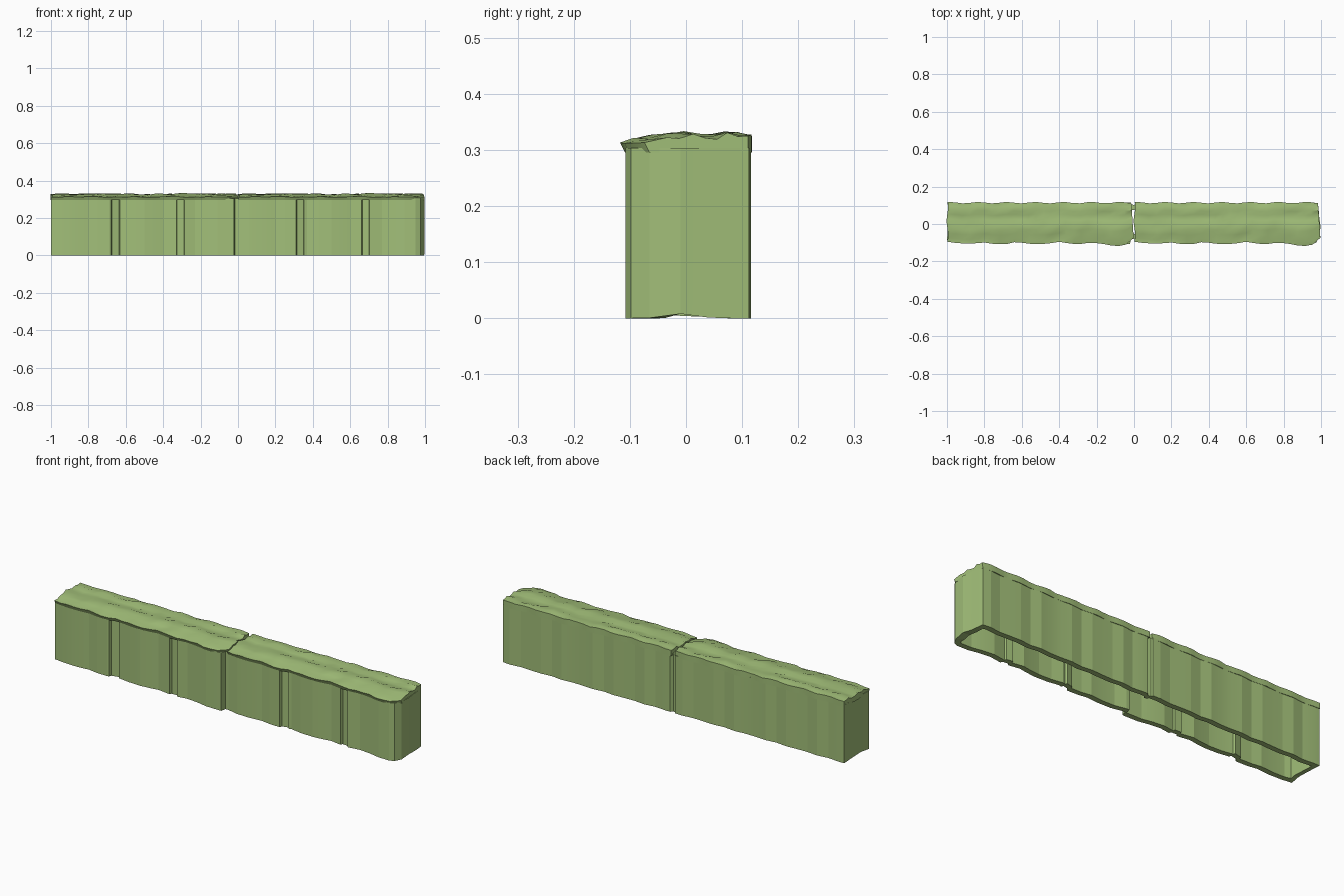
import bpy, bmesh, random
from math import sin, pi

if "Cube" in bpy.data.objects:
    bpy.data.objects.remove(bpy.data.objects["Cube"])

random.seed(7)
mat = bpy.data.materials.new("hedge_green")
mat.diffuse_color = (0.36, 0.52, 0.19, 1)
mat.use_nodes = True
mat.node_tree.nodes["Principled BSDF"].inputs["Base Color"].default_value = mat.diffuse_color


def make_object(name, bm, angle):
    bmesh.ops.remove_doubles(bm, verts=bm.verts, dist=0.0001)
    bmesh.ops.recalc_face_normals(bm, faces=bm.faces)
    me = bpy.data.meshes.new(name)
    bm.to_mesh(me)
    bm.free()
    ob = bpy.data.objects.new(name, me)
    bpy.context.collection.objects.link(ob)
    me.materials.append(mat)
    bpy.context.view_layer.objects.active = ob
    ob.select_set(True)
    bpy.ops.object.shade_smooth_by_angle(angle=angle)
    ob.select_set(False)
    return ob


# Wavy front and back lines, repeated for each one-unit half
FRONT = [(0, -.088), (.06, -.096), (.13, -.098), (.2, -.092), (.25, -.1), (.31, -.102),
         (.37, -.088), (.43, -.098), (.5, -.101), (.56, -.095), (.6, -.088), (.65, -.096),
         (.7, -.102), (.77, -.092), (.83, -.098), (.89, -.11), (.95, -.111)]
END = [(.975, -.098), (.993, -.065), (.997, -.01), (.99, .04), (.987, .08), (.983, .112)]


def lerp(table, x):
    for (a, ya), (b, yb) in zip(table, table[1:]):
        if x <= b:
            return ya + (yb - ya) * (x - a) / (b - a)
    return table[-1][1]


def back_y(t):
    return .112 + .004 * sin(t * 2 * pi * 6.5 + 1)


# Front wall path with shallow vertical grooves
def front_path(x0):
    grooves = [(.325, .365), (.675, .71)] if x0 < 0 else [(.315, .35), (.665, .70)]
    pts = [p for p in FRONT if not any(a - .012 < p[0] < b + .012 for a, b in grooves)]
    for a, b in grooves:
        for x, d in ((a - .004, 0), (a, .012), (b, .012), (b + .004, 0)):
            pts.append((x, lerp(FRONT, x) + d))
    return [(x + x0, y + .003) for x, y in sorted(pts)]


outer = front_path(-1)
outer += [(-.022, -.108), (-.016, -.08), (.0, -.08)]          # notch between halves
outer += front_path(0)[1:] + END
outer += [(x, back_y(x)) for x in [.94 - i * .06 for i in range(16)]]
outer += [(.012, .114), (.002, .102), (-.012, .104), (-.016, .114)]
outer += [(x - 1, back_y(x)) for x in [.94 - i * .06 for i in range(16)]]
outer += [(-.996, .114), (-.994, .03), (-.995, -.03)]


# Hollow wall ring, open below
def inset(x, y, w=.028):
    return (max(-1 + w, min(1 - w - .012, x)), y + w if y < -.06 else min(y, back_y(0) + .004 - w) if y < .09 else y - w)


bm = bmesh.new()
rings = []
for x, y in outer:
    ix, iy = inset(x, y)
    zb = max(0, .008 * (1 - abs(y + .01) / .06)) if abs(x) > .9 else 0
    rings.append([bm.verts.new(c) for c in
                  ((x, y, zb), (x, y, .303), (ix, iy, .303), (ix, iy, zb))])
n = len(rings)
for i in range(n):
    a, b = rings[i], rings[(i + 1) % n]
    for k in range(4):
        m = (k + 1) % 4
        bm.faces.new((a[k], b[k], b[m], a[m]))
make_object("hedge_walls", bm, .12)

# Uneven leafy top of one half, with an overhanging front lip
NX = 25
ROWS = [0, .1, .22, .34, .47, .58, .7, .8, .9, 1]
ROOF = [(0, .313), (.22, .322), (.47, .329), (.65, .322), (.83, .329), (1, .325)]
heights = [[random.uniform(-.005, .005) for _ in ROWS] for _ in range(NX + 1)]


def top_half(name, x0):
    bm = bmesh.new()
    top, low = [], []
    for i in range(NX + 1):
        t = i / NX
        f = lerp(FRONT, t) - .007
        if t > .93:
            f += (t - .93) ** 2 * 9
        bk = back_y(t) + .002
        col_t, col_l = [], []
        for j, v in enumerate(ROWS):
            y = f + (bk - f) * v
            lx, rx = (.002 + .004 * sin(v * 9)), (.996 if x0 == 0 else .998) - .012 * v
            x = x0 + lx + (rx - lx) * t
            edge = .5 if j in (0, len(ROWS) - 1) else 1
            z = lerp(ROOF, v) + heights[i][j] * edge
            col_t.append(bm.verts.new((x, y, z)))
            col_l.append(bm.verts.new((x, y + (.009 if j == 0 else 0), .295)))
        top.append(col_t)
        low.append(col_l)
    R = len(ROWS)
    for i in range(NX):
        for j in range(R - 1):
            for g in (top, low):
                bm.faces.new((g[i][j], g[i + 1][j], g[i + 1][j + 1], g[i][j + 1]))
        for j in (0, R - 1):
            bm.faces.new((top[i][j], top[i + 1][j], low[i + 1][j], low[i][j]))
    for i in (0, NX):
        for j in range(R - 1):
            bm.faces.new((top[i][j], top[i][j + 1], low[i][j + 1], low[i][j]))
    make_object(name, bm, .6)


top_half("hedge_top_left", -1)
top_half("hedge_top_right", 0)
